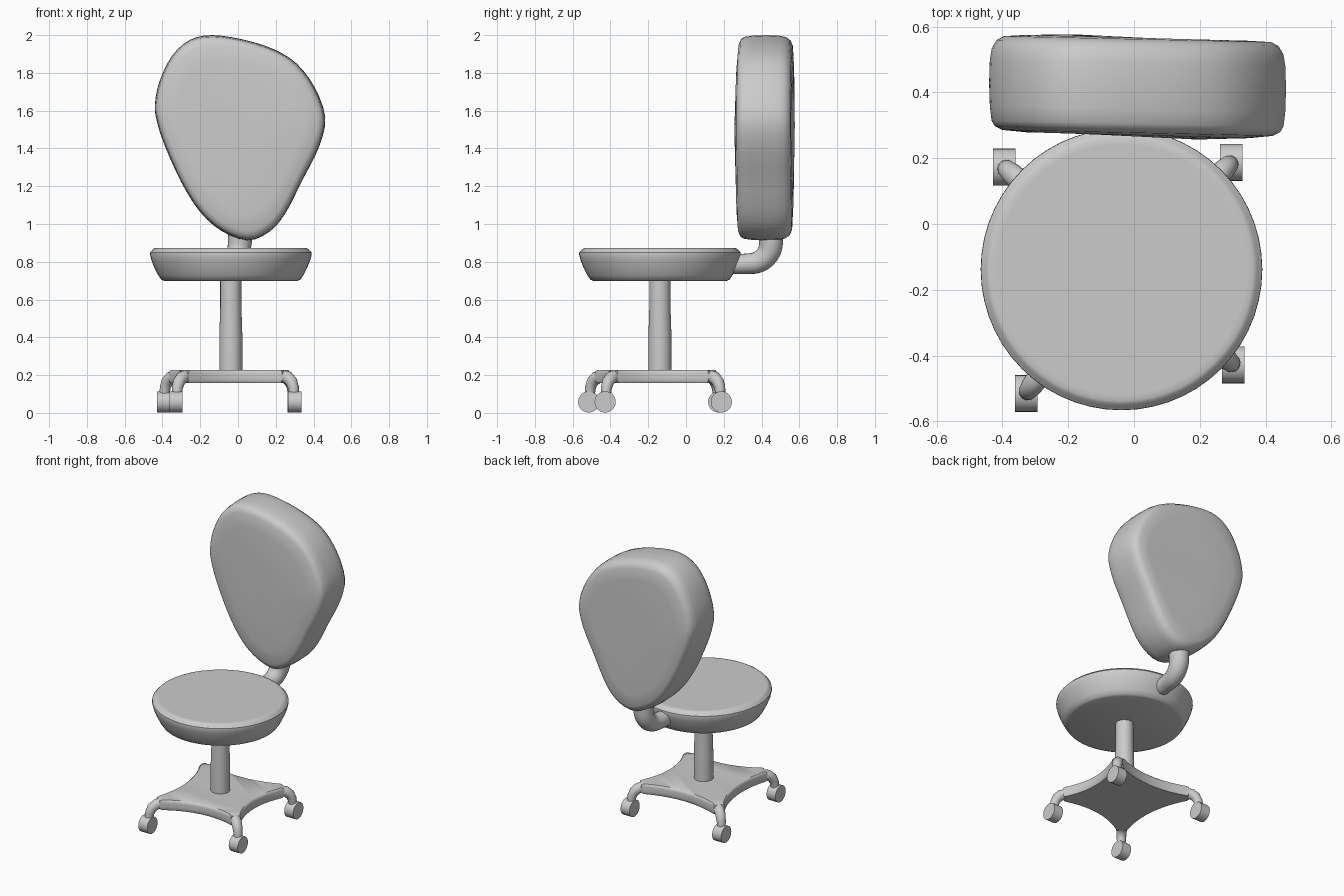
import bpy, bmesh, math
from mathutils import Vector

if "Cube" in bpy.data.objects:
    bpy.data.objects.remove(bpy.data.objects["Cube"])

CX, CY = -0.038, -0.138  # seat and column axis


def add_mesh(name, verts, faces, angle=40):
    me = bpy.data.meshes.new(name)
    me.from_pydata(verts, [], faces)
    bm = bmesh.new()
    bm.from_mesh(me)
    bmesh.ops.recalc_face_normals(bm, faces=bm.faces)
    bm.to_mesh(me)
    bm.free()
    ob = bpy.data.objects.new(name, me)
    bpy.context.collection.objects.link(ob)
    smooth(ob, angle)
    return ob


def smooth(ob, angle=40):
    bpy.ops.object.select_all(action='DESELECT')
    bpy.context.view_layer.objects.active = ob
    ob.select_set(True)
    bpy.ops.object.shade_smooth_by_angle(angle=math.radians(angle))


def loft(name, rings, angle=40):
    """Skin a list of equal closed rings and cap both ends."""
    n = len(rings[0])
    verts = [p for r in rings for p in r]
    faces = [(k * n + i, k * n + (i + 1) % n, (k + 1) * n + (i + 1) % n, (k + 1) * n + i)
             for k in range(len(rings) - 1) for i in range(n)]
    faces += [tuple(range(n)), tuple(range((len(rings) - 1) * n, len(rings) * n))]
    return add_mesh(name, verts, faces, angle)


def lathe(name, profile, n=48, angle=40):
    return loft(name, [[(CX + r * math.cos(2 * math.pi * i / n),
                         CY + r * math.sin(2 * math.pi * i / n), z) for i in range(n)]
                       for r, z in profile], angle)


def catmull(pts, steps):
    """Smooth closed curve through 2D points."""
    out, n = [], len(pts)
    for i in range(n):
        a, b, c, d = (Vector(pts[(i + k) % n]) for k in (-1, 0, 1, 2))
        for s in range(steps):
            t = s / steps
            out.append(0.5 * (2 * b + (c - a) * t + (2 * a - 5 * b + 4 * c - d) * t * t
                              + (3 * b - a - 3 * c + d) * t ** 3))
    return out


def tube(name, pts, n=20):
    """Sweep a circle along (x, y, z, radius) points."""
    rings = []
    P = [Vector(p[:3]) for p in pts]
    side = (P[-1] - P[0]).cross(Vector((0, 0, 1))).normalized()
    for k, p in enumerate(P):
        t = (P[min(k + 1, len(P) - 1)] - P[max(k - 1, 0)]).normalized()
        up = side.cross(t).normalized()
        rings.append([p + pts[k][3] * (side * math.cos(2 * math.pi * i / n)
                                       + up * math.sin(2 * math.pi * i / n)) for i in range(n)])
    return loft(name, rings)


# backrest: lopsided egg outline with rounded front and back rims
outline = catmull([(-.44, 1.635), (-.415, 1.757), (-.35, 1.89), (-.255, 1.975), (-.135, 2.0),
                   (.035, 1.975), (.19, 1.925), (.31, 1.85), (.405, 1.725), (.462, 1.565),
                   (.43, 1.41), (.34, 1.23), (.25, 1.055), (.165, .958), (.05, .913),
                   (-.087, .963), (-.2, 1.063), (-.3, 1.22), (-.39, 1.42), (-.43, 1.545)], 3)
layers = [(.266, .4), (.270, .75), (.277, .91), (.288, .96), (.305, .983), (.35, .995), (.42, 1),
          (.49, .995), (.525, .982), (.55, .95), (.562, .9), (.566, .75), (.567, .4)]
loft("backrest", [[(.01 + (p.x - .01) * s, y - .02 * p.x, 1.46 + (p.y - 1.46) * s)
                   for p in outline] for y, s in layers], 60)

# seat cushion with a rounded rim and narrow ledge
lathe("seat", [(.350, .698), (.368, .705), (.385, .73), (.405, .77), (.421, .81), (.428, .838),
               (.427, .850), (.418, .858), (.410, .868), (.400, .873), (.38, .873)], 56)

# column: wide lower sleeve and slimmer upper tube
lathe("column", [(.061, .19), (.061, .41), (.056, .56), (.056, .72)], 28, 30)

# bent tube joining the seat to the backrest
arm = [(-.025, .15, .788, .054), (-.015, .30, .788, .054)]
for i in range(9):
    a = math.pi / 2 * i / 8
    arm.append((-.01 + .02 * i / 8, .34 + .11 * math.sin(a), .90 - .11 * math.cos(a),
                .055 + .009 * i / 8))
arm.append((.012, .45, 1.02, .064))
tube("back_support", arm)

# base plate: four-pointed star with concave sides
casters = [(.296, .187), (-.394, .173), (-.328, -.515), (.302, -.428)]
hub = Vector((CX, CY))
star = []
for i in range(4):
    d0 = Vector(casters[i]) - hub
    d1 = Vector(casters[(i + 1) % 4]) - hub
    n0 = Vector((-d0.y, d0.x)).normalized() * .032
    n1 = Vector((d1.y, -d1.x)).normalized() * .032
    a, c = hub + d0 * .86 + n0, hub + d1 * .86 + n1
    b = hub + (d0 + d1) * .29
    star += [a * (1 - t) ** 2 + b * 2 * t * (1 - t) + c * t * t for t in (k / 10 for k in range(11))]
plate_layers = [(.158, .97), (.166, .99), (.18, 1), (.21, 1), (.222, .99), (.228, .96)]
loft("base_plate", [[(hub.x + (p.x - hub.x) * s, hub.y + (p.y - hub.y) * s, z) for p in star]
                    for z, s in plate_layers])

# legs curving down from the star tips, and caster wheels
for i, c in enumerate(casters):
    d = Vector(c) - hub
    path = [(.70, .193, .034), (.82, .193, .034), (.89, .186, .034), (.945, .165, .032),
            (.975, .135, .029), (.985, .10, .027), (.985, .06, .025)]
    tube(f"leg_{i + 1}", [(*(hub + d * f), z, r) for f, z, r in path], 16)
    bpy.ops.mesh.primitive_cylinder_add(vertices=28, radius=.056, depth=.068,
                                        location=(c[0], c[1], .058),
                                        rotation=(0, math.pi / 2, 0))
    wheel = bpy.context.object
    wheel.name = f"caster_{i + 1}"
    smooth(wheel)
